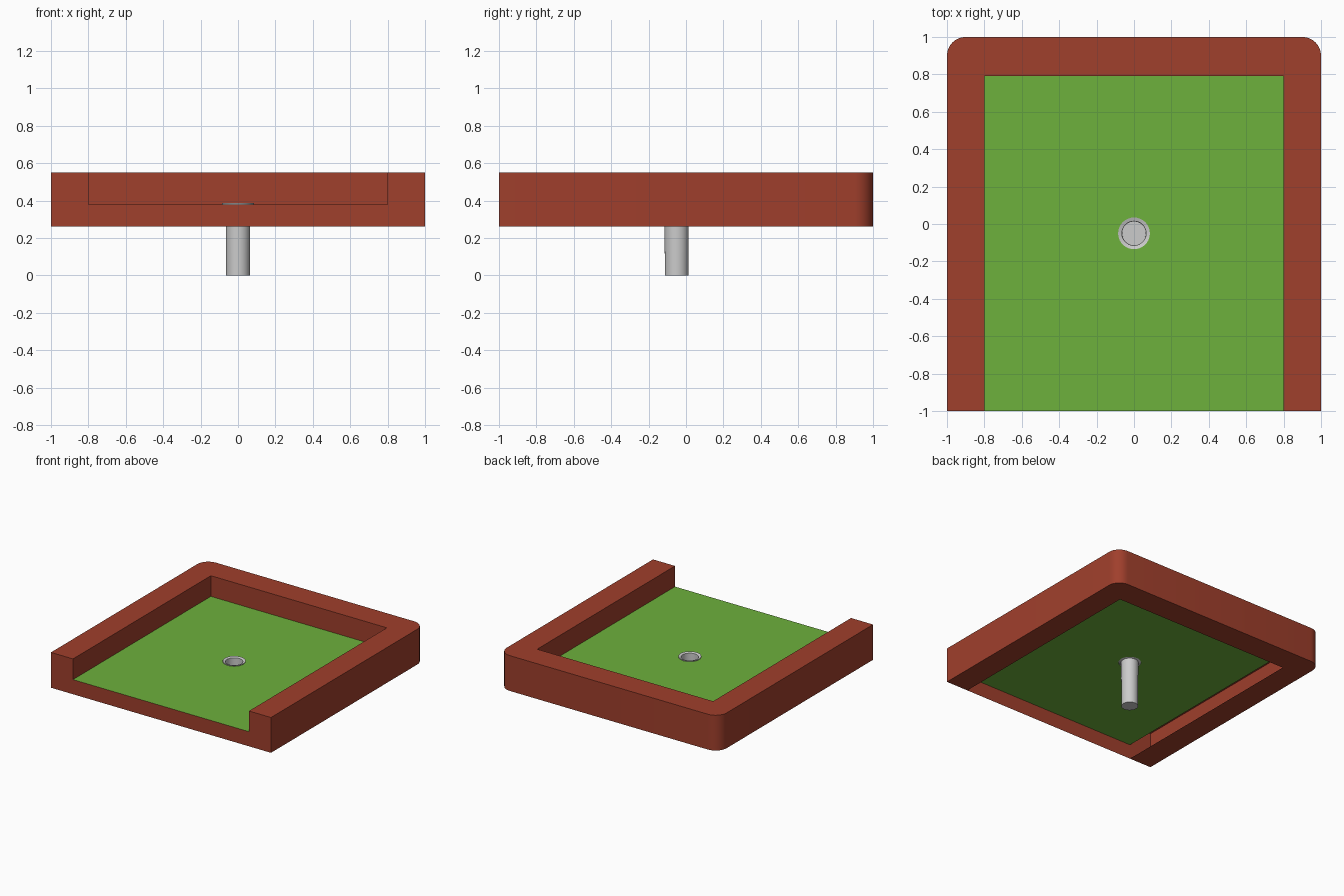
import bpy, bmesh, math

if "Cube" in bpy.data.objects:
    bpy.data.objects.remove(bpy.data.objects["Cube"])

Z_LOW, Z_FLOOR, Z_TOP = 0.26, 0.38, 0.55
IN_X, IN_Y, CORNER = 0.80, 0.79, 0.10
HOLE_Y, SEG = -0.05, 32


def material(name, rgb):
    m = bpy.data.materials.new(name)
    m.diffuse_color = (*rgb, 1)
    m.use_nodes = True
    m.node_tree.nodes["Principled BSDF"].inputs["Base Color"].default_value = m.diffuse_color
    return m


def finish(bm, name, mat=None, smooth=False):
    mesh = bpy.data.meshes.new(name)
    bm.to_mesh(mesh)
    bm.free()
    ob = bpy.data.objects.new(name, mesh)
    bpy.context.collection.objects.link(ob)
    if mat:
        mesh.materials.append(mat)
    if smooth:
        bpy.ops.object.select_all(action='DESELECT')
        ob.select_set(True)
        bpy.context.view_layer.objects.active = ob
        bpy.ops.object.shade_smooth_by_angle(angle=math.radians(30))
    return ob


def strip(bm, a, b, closed=False):
    """Quads between two equally long rows of vertices."""
    n = len(a)
    for i in range(n if closed else n - 1):
        j = (i + 1) % n
        bm.faces.new((a[i], a[j], b[j], b[i]))


def circle(bm, r, z):
    return [bm.verts.new((r * math.cos(2 * math.pi * i / SEG),
                          HOLE_Y + r * math.sin(2 * math.pi * i / SEG), z))
            for i in range(SEG)]


brick = material("brick_red", (0.35, 0.05, 0.025))
grass = material("turf_green", (0.155, 0.44, 0.045))

# Border: hollow U-shaped rail with rounded back corners and a thin front lip
outer = [(-1, -1)]
for cx, start in ((-1 + CORNER, 180), (1 - CORNER, 90)):
    for i in range(9):
        a = math.radians(start - 90 * i / 8)
        outer.append((cx + CORNER * math.cos(a), 1 - CORNER + CORNER * math.sin(a)))
outer.append((1, -1))
inner = [(-IN_X, -1), (-IN_X, IN_Y), (IN_X, IN_Y), (IN_X, -1)]

bm = bmesh.new()
row = lambda pts, z: [bm.verts.new((x, y, z)) for x, y in pts]
out_low, out_top = row(outer, Z_LOW), row(outer, Z_TOP)
in_low, in_mid, in_top = row(inner, Z_LOW), row(inner, Z_FLOOR), row(inner, Z_TOP)
strip(bm, out_low, out_top)                      # outside walls
strip(bm, in_top, in_mid)                        # inside walls above the turf
bm.faces.new(out_top + in_top[::-1])             # top
bm.faces.new(out_low[::-1] + in_low)             # underside ring
bm.faces.new((out_low[0], in_low[0], in_low[3], out_low[-1], out_top[-1],
              in_top[3], in_mid[3], in_mid[0], in_top[0], out_top[0]))  # front
bmesh.ops.recalc_face_normals(bm, faces=bm.faces)
finish(bm, "border", brick, smooth=True)

# Turf: flat sheet with a round hole
bm = bmesh.new()
rect = [bm.verts.new((x, y, Z_FLOOR)) for x, y in inner]
hole = circle(bm, 0.085, Z_FLOOR)
edges = [bm.edges.new((l[i - 1], l[i])) for l in (rect, hole) for i in range(len(l))]
bmesh.ops.triangle_fill(bm, use_beauty=True, edges=edges, normal=(0, 0, 1))
finish(bm, "turf", grass)

# Cup: rim and tube, closed at the bottom
bm = bmesh.new()
rings = [circle(bm, r, z) for r, z in
         ((0.085, Z_FLOOR), (0.085, 0.386), (0.065, 0.38), (0.063, 0.0))]
for a, b in zip(rings, rings[1:]):
    strip(bm, a, b, closed=True)
bm.faces.new(rings[-1])
bmesh.ops.recalc_face_normals(bm, faces=bm.faces)
finish(bm, "cup", smooth=True)
